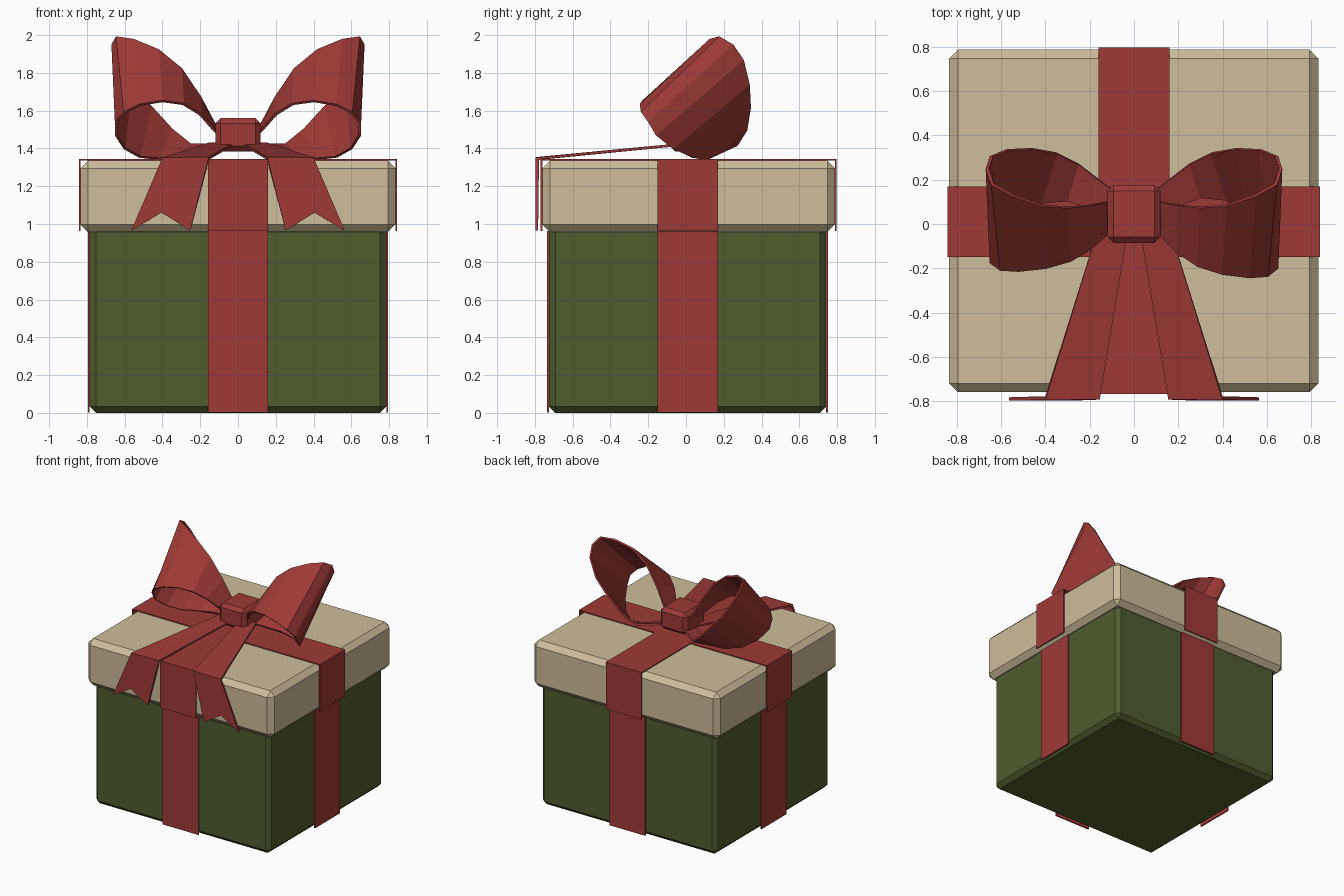
import bpy
import bmesh
from mathutils import Vector

if "Cube" in bpy.data.objects:
    bpy.data.objects.remove(bpy.data.objects["Cube"], do_unlink=True)


def material(name, rgb):
    mat = bpy.data.materials.new(name)
    mat.use_nodes = True
    mat.diffuse_color = (*rgb, 1)
    mat.node_tree.nodes["Principled BSDF"].inputs["Base Color"].default_value = (*rgb, 1)
    return mat


GREEN = material("dark green card", (0.08, 0.11, 0.028))
CREAM = material("cream card", (0.61, 0.51, 0.325))
RED = material("red ribbon", (0.345, 0.042, 0.037))


def add_object(name, bm, mat):
    mesh = bpy.data.meshes.new(name)
    bm.to_mesh(mesh)
    bm.free()
    mesh.materials.append(mat)
    obj = bpy.data.objects.new(name, mesh)
    bpy.context.collection.objects.link(obj)
    return obj


def chamfered_box(name, low, high, chamfer, mat):
    low, high = Vector(low), Vector(high)
    bm = bmesh.new()
    bmesh.ops.create_cube(bm, size=1)
    bmesh.ops.scale(bm, vec=high - low, verts=bm.verts)
    bmesh.ops.translate(bm, vec=(low + high) / 2, verts=bm.verts)
    bmesh.ops.bevel(bm, geom=bm.edges[:], offset=chamfer, segments=1,
                    affect='EDGES', profile=0.5)
    return add_object(name, bm, mat)


def ribbon(name, rows, thickness):
    """Strip of cloth through successive rows of points."""
    bm = bmesh.new()
    grid = [[bm.verts.new(p) for p in row] for row in rows]
    for a, b in zip(grid, grid[1:]):
        for i in range(len(a) - 1):
            bm.faces.new((a[i], a[i + 1], b[i + 1], b[i]))
    bmesh.ops.recalc_face_normals(bm, faces=bm.faces[:])
    obj = add_object(name, bm, RED)
    solid = obj.modifiers.new("cloth thickness", 'SOLIDIFY')
    solid.thickness = thickness
    solid.offset = 0
    solid.use_even_offset = True
    return obj


# Box and lid
chamfered_box("box_body", (-0.785, -0.725, 0), (0.785, 0.742, 0.99), 0.033, GREEN)
chamfered_box("lid", (-0.835, -0.76, 0.957), (0.833, 0.788, 1.335), 0.04, CREAM)

# Straps folded over the lid, and bands down each side of the box
HALF, MID_Y = 0.16, 0.01
BASE, RIM, TOP = 0.003, 0.962, 1.339
lid_across = [(-0.839, RIM), (-0.839, TOP), (0.837, TOP), (0.837, RIM)]
lid_along = [(-0.765, RIM), (-0.765, TOP), (0.793, TOP), (0.793, RIM)]
ribbon("lid_strap_across",
       [[(x, MID_Y - HALF, z), (x, MID_Y + HALF, z)] for x, z in lid_across], 0.008)
ribbon("lid_strap_along",
       [[(-HALF, y, z), (HALF, y, z)] for y, z in lid_along], 0.008)
for side, x in (("left", 0.79), ("right", -0.79)):
    ribbon(side + "_box_band",
           [[(x, MID_Y - HALF, z), (x, MID_Y + HALF, z)] for z in (BASE, RIM)], 0.01)
for side, y in (("front", -0.73), ("back", 0.747)):
    ribbon(side + "_box_band",
           [[(-HALF, y, z), (HALF, y, z)] for z in (BASE, RIM)], 0.01)

# Bow loops: matching points along the back and front rims
back_rim = [(.05, .14, 1.45), (.12, .17, 1.42), (.25, .27, 1.42), (.35, .32, 1.5),
            (.46, .34, 1.62), (.57, .335, 1.74), (.645, .305, 1.87), (.663, .25, 1.95),
            (.64, .18, 1.99), (.55, .13, 1.975), (.42, .085, 1.92), (.3, .075, 1.82),
            (.2, .085, 1.67), (.12, .1, 1.52), (.05, .1, 1.47)]
front_rim = [(.05, .03, 1.42), (.12, .05, 1.4), (.3, .12, 1.36), (.42, .11, 1.345),
             (.52, .03, 1.355), (.6, -.07, 1.4), (.645, -.16, 1.47), (.645, -.2, 1.54),
             (.6, -.235, 1.59), (.52, -.24, 1.63), (.4, -.225, 1.65), (.29, -.19, 1.635),
             (.2, -.13, 1.58), (.12, -.05, 1.49), (.05, -.02, 1.45)]

# Ribbon tails with a notched end
tail = [[(.02, .02, 1.425), (.09, .02, 1.425), (.15, .02, 1.425)],
        [(.155, -.787, 1.347), (.28, -.787, 1.347), (.4, -.787, 1.347)],
        [(.252, -.79, .965), (.405, -.79, 1.06), (.565, -.79, .965)]]

for side, sign, reach in (("left", 1, 1), ("right", -1, 0.88)):
    ribbon(side + "_bow_loop",
           [[(sign * a[0], a[1], a[2]), (sign * b[0], b[1] * reach, b[2])]
            for a, b in zip(back_rim, front_rim)], 0.014)
    ribbon(side + "_bow_tail",
           [[(sign * x, y, z) for x, y, z in row] for row in tail], 0.014)

# Knot
chamfered_box("bow_knot", (-0.12, -0.085, 1.385), (0.12, 0.175, 1.56), 0.027, RED)
